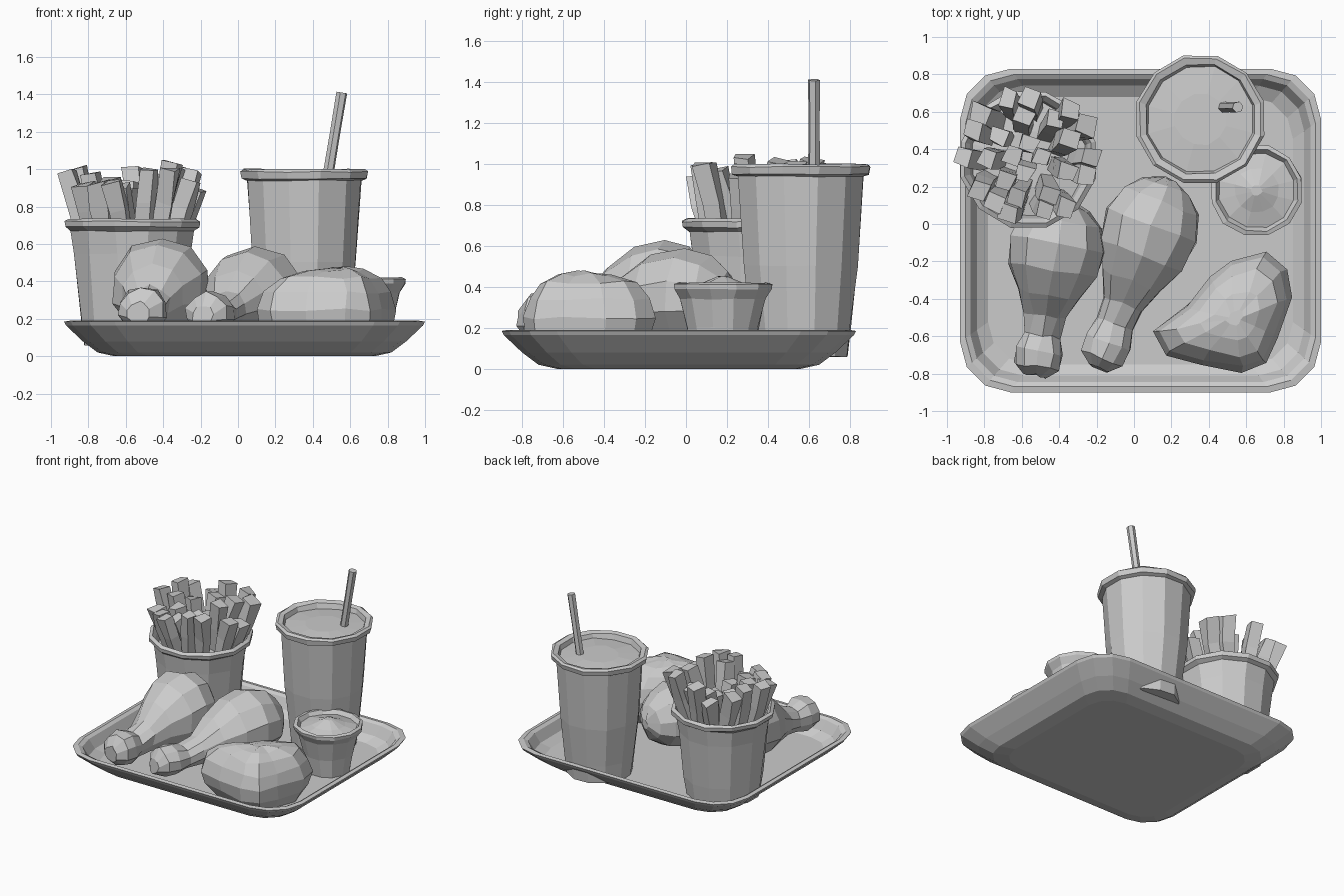
import bpy, bmesh, math, random
from mathutils import Vector

random.seed(4)
if "Cube" in bpy.data.objects:
    bpy.data.objects.remove(bpy.data.objects["Cube"])

clay = bpy.data.materials.new("light_grey")
clay.use_nodes = True
grey = (0.6, 0.6, 0.6, 1)
clay.diffuse_color = grey
clay.node_tree.nodes["Principled BSDF"].inputs["Base Color"].default_value = grey


def loft(name, rings, jitter=0.0):
    """Skin a list of equal-length point rings and cap both ends."""
    bm = bmesh.new()
    rows = [[bm.verts.new(Vector(p) + Vector([random.uniform(-jitter, jitter) for _ in "xyz"]))
             for p in ring] for ring in rings]
    n = len(rows[0])
    for a, b in zip(rows, rows[1:]):
        for i in range(n):
            j = (i + 1) % n
            bm.faces.new((a[i], a[j], b[j], b[i]))
    bm.faces.new(rows[0][::-1])
    bm.faces.new(rows[-1])
    bmesh.ops.recalc_face_normals(bm, faces=bm.faces)
    mesh = bpy.data.meshes.new(name)
    bm.to_mesh(mesh)
    bm.free()
    mesh.materials.append(clay)
    obj = bpy.data.objects.new(name, mesh)
    bpy.context.collection.objects.link(obj)
    return obj


def tube_ring(centre, side, up, width, height, n):
    return [centre + side * (width * math.cos(math.tau * (k + 0.5) / n))
            + up * (height * math.sin(math.tau * (k + 0.5) / n)) for k in range(n)]


def lathe(name, x, y, profile, n=12, jitter=0.004):
    """Turn (radius, height) pairs about a vertical axis."""
    return loft(name, [tube_ring(Vector((x, y, z)), Vector((1, 0, 0)), Vector((0, 1, 0)), r, r, n)
                       for r, z in profile], jitter)


def stick(name, start, end, size, n=4, jitter=0.0, taper=1.0):
    """Straight bar between two points."""
    start, end = Vector(start), Vector(end)
    axis = (end - start).normalized()
    side = axis.cross(Vector((0.3, 1, 0.1))).normalized()
    up = axis.cross(side)
    return loft(name, [tube_ring(start.lerp(end, t), side, up, size * s, size * s, n)
                       for t, s in ((0, taper), (0.55, 0.95), (1, 1))], jitter)


# Tray: rounded rectangles stacked from underside, over the rim, to the inner floor
def tray_ring(inset, z, steps=4):
    half_x, half_y = 0.965 - inset, 0.865 - inset
    radius = 0.27 - inset * 0.3
    points = []
    for corner in range(4):
        sx, sy = ((1, 1), (-1, 1), (-1, -1), (1, -1))[corner]
        for k in range(steps):
            a = math.pi / 2 * (corner + k / (steps - 1))
            points.append((0.035 + sx * (half_x - radius) + radius * math.cos(a),
                           -0.035 + sy * (half_y - radius) + radius * math.sin(a), z))
    return points


loft("tray", [tray_ring(i, z) for i, z in
              ((0.27, 0), (0.18, 0.02), (0.1, 0.08), (0.01, 0.165), (0, 0.185),
               (0.03, 0.19), (0.055, 0.175), (0.09, 0.1), (0.15, 0.06))])

# Drink cup with rolled lip, sunken drink surface and straw
lathe("drink_cup", 0.355, 0.56,
      ((0.235, 0.06), (0.25, 0.2), (0.285, 0.5), (0.315, 0.94), (0.345, 0.95), (0.352, 0.985),
       (0.335, 1.0), (0.3, 0.99), (0.29, 0.955), (0.14, 0.965)))
stick("straw", (0.475, 0.625, 0.93), (0.555, 0.625, 1.41), 0.03, n=6)

# Dip cup with a peaked swirl of sauce
lathe("dip_cup", 0.655, 0.18,
      ((0.16, 0.06), (0.18, 0.2), (0.215, 0.34), (0.245, 0.39), (0.25, 0.415),
       (0.225, 0.42), (0.205, 0.39), (0.12, 0.41), (0.03, 0.45)))

# Fries cup
lathe("fries_cup", -0.565, 0.345,
      ((0.265, 0.06), (0.285, 0.2), (0.32, 0.55), (0.34, 0.67), (0.37, 0.69), (0.375, 0.72),
       (0.35, 0.735), (0.325, 0.7), (0.31, 0.64), (0.15, 0.66)))

# Fries: fanned rows of bars, steeper towards the middle
for row, (count, base_r, top_r, height, size) in enumerate(
        ((14, 0.23, 0.375, 0.97, 0.066), (9, 0.14, 0.245, 0.98, 0.064), (4, 0.06, 0.1, 0.9, 0.06))):
    for k in range(count):
        a = math.tau * (k + 0.5 * row) / count + random.uniform(-0.1, 0.1)
        reach = top_r + random.uniform(-0.05, 0.02)
        tip = height + random.uniform(-0.08, 0.06)
        lean = a + random.uniform(-0.15, 0.15)
        stick("fry", (-0.565 + base_r * math.cos(a), 0.36 + base_r * math.sin(a), 0.6),
              (-0.565 + reach * math.cos(lean), 0.36 + 0.9 * reach * math.sin(lean), tip),
              size, jitter=0.012, taper=0.75)


# Drumsticks: knobbly end, thin shank, fat body
def drumstick(name, start, end, lift):
    start, end = Vector(start), Vector(end)
    axis = (end - start).normalized()
    side = Vector((axis.y, -axis.x, 0))
    up = Vector((0, 0, 1))
    stations = ((0, 0.23, 0.06), (0.05, 0.25, 0.12), (0.14, 0.25, 0.13), (0.23, 0.24, 0.1),
                (0.34, 0.27, 0.115), (0.46, 0.32, 0.18), (0.6, 0.36, 0.245),
                (0.75, 0.375, 0.27), (0.88, 0.375, 0.225), (0.96, 0.37, 0.14), (1, 0.37, 0.04))
    rings = []
    for t, z, r in stations:
        centre = start.lerp(end, t)
        centre.z = z * lift
        rings.append(tube_ring(centre, side, up, r, r * 0.96 * lift, 10))
    loft(name, rings, 0.009)


drumstick("left_drumstick", (-0.53, -0.81, 0), (-0.37, 0.13, 0), 1.0)
drumstick("middle_drumstick", (-0.19, -0.77, 0), (0.19, 0.24, 0), 0.93)

# Chicken thigh: one plan outline, swelling and closing as it rises
outline = ((0.1, -0.58), (0.17, -0.7), (0.36, -0.75), (0.58, -0.79), (0.7, -0.74), (0.77, -0.6),
           (0.85, -0.4), (0.81, -0.24), (0.71, -0.15), (0.53, -0.19), (0.41, -0.29), (0.28, -0.44))
mid = Vector((0.54, -0.5))
loft("chicken_thigh",
     [[(*mid.lerp(Vector(p), s), z) for p in outline] for s, z in
      ((0.75, 0.06), (0.95, 0.15), (1, 0.25), (0.92, 0.34), (0.72, 0.42), (0.42, 0.46), (0.12, 0.475))],
     0.01)
